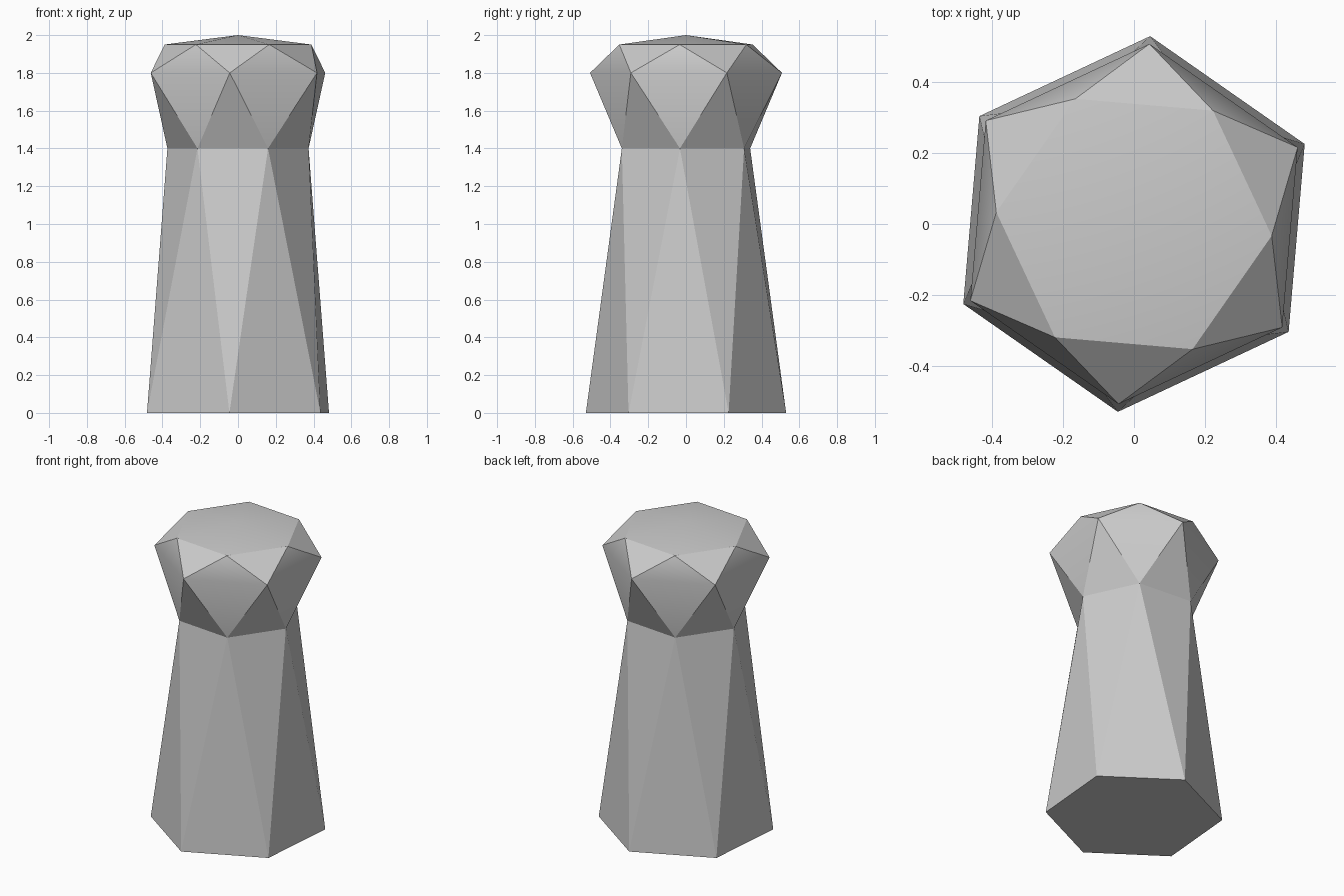
import bpy, bmesh
from math import cos, sin, radians

cube = bpy.data.objects.get("Cube")
if cube:
    bpy.data.objects.remove(cube, do_unlink=True)

stone = bpy.data.materials.new("grey_stone")
stone.use_nodes = True
colour = (0.6, 0.6, 0.6, 1)
stone.diffuse_color = colour
stone.node_tree.nodes["Principled BSDF"].inputs["Base Color"].default_value = colour

SIDES = 6
STEP = 360 / SIDES
TURN = 25.1


def ring(bm, radius, z, turn):
    angles = [radians(turn + i * STEP) for i in range(SIDES)]
    return [bm.verts.new((radius * cos(a), radius * sin(a), z)) for a in angles]


def zigzag(bm, low, high, lead):
    # Triangle band between two rings half a step apart
    for i in range(SIDES):
        j = (i + 1) % SIDES
        if lead:  # upper ring sits half a step ahead
            bm.faces.new((low[i], low[j], high[i]))
            bm.faces.new((low[j], high[j], high[i]))
        else:     # lower ring sits half a step ahead
            bm.faces.new((high[j], high[i], low[i]))
            bm.faces.new((low[i], low[j], high[j]))


bm = bmesh.new()
half = TURN + STEP / 2

# Tapering twisted column with a flaring faceted head
foot = ring(bm, 0.532, 0, TURN)
neck = ring(bm, 0.375, 1.4, half)
brim = ring(bm, 0.51, 1.8, TURN)
crown = ring(bm, 0.39, 1.95, half)
zigzag(bm, foot, neck, True)
zigzag(bm, neck, brim, False)
zigzag(bm, brim, crown, True)

# Shallow peaked cap and flat underside
peak = bm.verts.new((0, 0, 2))
for i in range(SIDES):
    bm.faces.new((crown[i], crown[(i + 1) % SIDES], peak))
bm.faces.new(foot[::-1])
bmesh.ops.recalc_face_normals(bm, faces=bm.faces)

mesh = bpy.data.meshes.new("faceted_post")
bm.to_mesh(mesh)
bm.free()
mesh.materials.append(stone)
post = bpy.data.objects.new("faceted_post", mesh)
bpy.context.collection.objects.link(post)

# Soften only the shallow creases
bpy.ops.object.select_all(action="DESELECT")
post.select_set(True)
bpy.context.view_layer.objects.active = post
bpy.ops.object.shade_smooth_by_angle(angle=radians(30))
